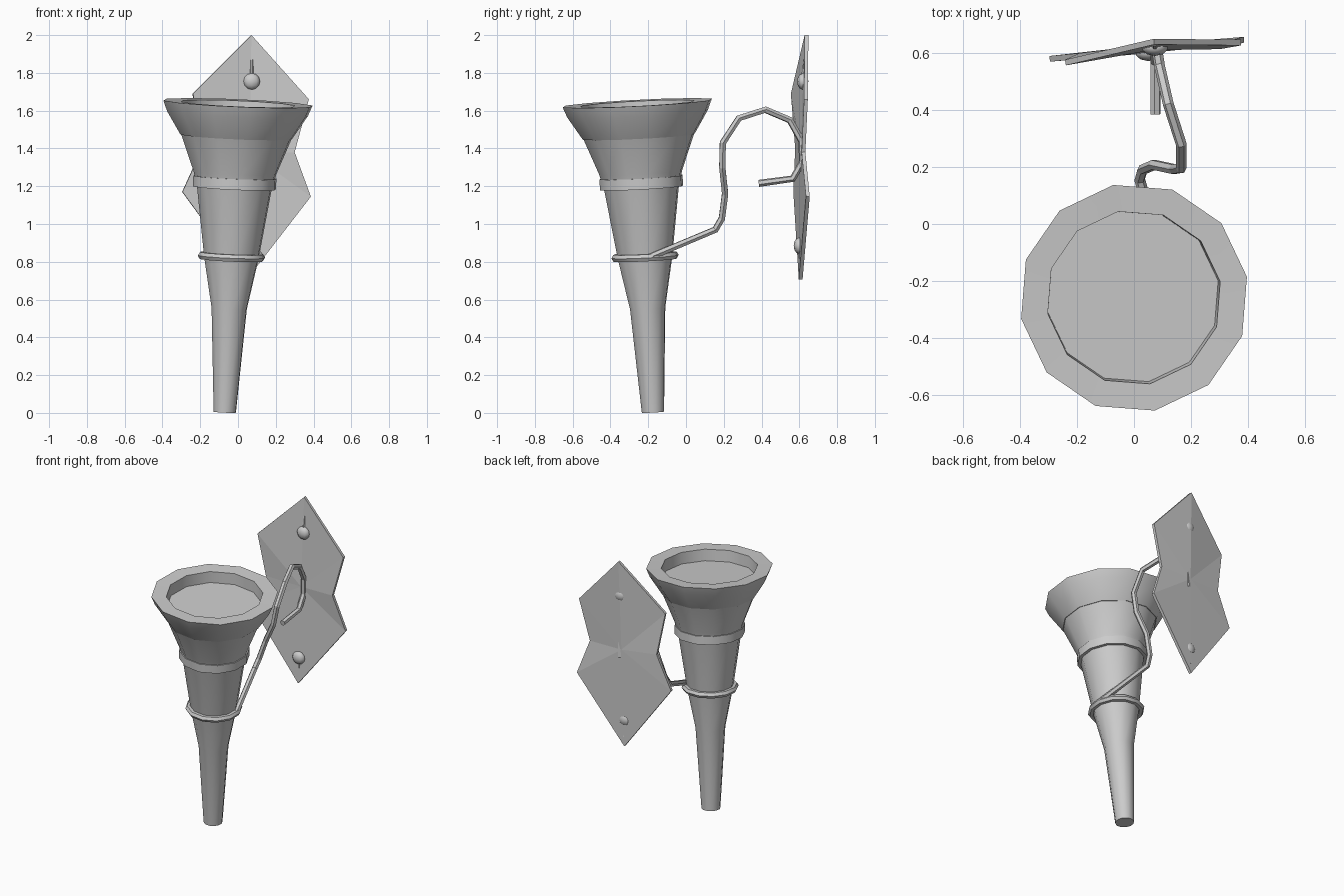
import bpy, bmesh, math
from mathutils import Vector, Matrix

if "Cube" in bpy.data.objects:
    bpy.data.objects.remove(bpy.data.objects["Cube"])

SIDES = 12
PHASE = math.radians(10.5)
BASE = Vector((-0.07, -0.175, 0.004))
AXIS = (Vector((0.0, -0.258, 1.637)) - BASE).normalized()
TILT = Matrix.Translation(BASE) @ Vector((0, 0, 1)).rotation_difference(AXIS).to_matrix().to_4x4()


def finish(name, bm, smooth=None):
    bmesh.ops.recalc_face_normals(bm, faces=bm.faces)
    me = bpy.data.meshes.new(name)
    bm.to_mesh(me)
    bm.free()
    ob = bpy.data.objects.new(name, me)
    bpy.context.collection.objects.link(ob)
    if smooth:
        bpy.ops.object.select_all(action='DESELECT')
        ob.select_set(True)
        bpy.context.view_layer.objects.active = ob
        bpy.ops.object.shade_smooth_by_angle(angle=math.radians(smooth))
    return ob


def lathe(name, profile, closed=False, smooth=40):
    """Turn (radius, height) points round the tilted torch axis."""
    bm = bmesh.new()
    rings = [[bm.verts.new((r * math.cos(PHASE + i * math.tau / SIDES),
                            r * math.sin(PHASE + i * math.tau / SIDES), h))
              for i in range(SIDES)] for r, h in profile]
    pairs = list(zip(rings, rings[1:]))
    if closed:
        pairs.append((rings[-1], rings[0]))
    else:
        bm.faces.new(rings[0])
        bm.faces.new(rings[-1])
    for a, b in pairs:
        for i in range(SIDES):
            j = (i + 1) % SIDES
            bm.faces.new((a[i], a[j], b[j], b[i]))
    ob = finish(name, bm, smooth)
    ob.matrix_world = TILT
    return ob


def wire(name, points, radius):
    cu = bpy.data.curves.new(name, 'CURVE')
    cu.dimensions = '3D'
    cu.bevel_depth = radius
    cu.bevel_resolution = 1
    cu.use_fill_caps = True
    sp = cu.splines.new('POLY')
    sp.points.add(len(points) - 1)
    for p, co in zip(sp.points, points):
        p.co = (*co, 1)
    sp.use_smooth = False
    ob = bpy.data.objects.new(name, cu)
    bpy.context.collection.objects.link(ob)
    return ob


# Torch: tapered shaft, flared bowl with sunken top, flat collar, round ring
lathe("torch_shaft", [(0.06, 0), (0.095, 0.55), (0.147, 0.82), (0.2, 1.18),
                      (0.223, 1.27), (0.3, 1.467)])
lathe("torch_bowl", [(0.302, 1.462), (0.38, 1.585), (0.402, 1.64),
                     (0.307, 1.637), (0.303, 1.56)])
lathe("collar", [(0.19, 1.19), (0.224, 1.19), (0.224, 1.247), (0.19, 1.247)], closed=True)
lathe("holder_ring", [(0.16 + 0.021 * math.cos(k * math.tau / 6),
                       0.825 + 0.021 * math.sin(k * math.tau / 6)) for k in range(6)],
      closed=True)

# Bent hook joining the ring to the wall plate
wire("hook", [(0.12, -0.19, 0.825), (0.02, 0.155, 0.97), (0.03, 0.19, 1.03),
              (0.07, 0.207, 1.16), (0.14, 0.192, 1.3), (0.165, 0.195, 1.43),
              (0.165, 0.28, 1.56), (0.12, 0.42, 1.605), (0.09, 0.55, 1.55),
              (0.08, 0.612, 1.44), (0.076, 0.617, 1.33), (0.075, 0.565, 1.24),
              (0.075, 0.385, 1.215)], 0.019)

# Wall plate: waisted outline, slightly folded along its middle
bm = bmesh.new()
top, mid, low = [bm.verts.new(c) for c in
                 ((0.07, 0.638, 2.0), (0.06, 0.618, 1.38), (0.045, 0.607, 0.705))]
for side in (((-0.24, 0.565, 1.69), (-0.19, 0.588, 1.40), (-0.295, 0.578, 1.17)),
             ((0.375, 0.635, 1.66), (0.30, 0.622, 1.38), (0.385, 0.645, 1.145))):
    u, n, l = [bm.verts.new(c) for c in side]
    for f in ((top, u, mid), (u, n, mid), (n, l, mid), (l, low, mid)):
        bm.faces.new(f)
plate = finish("wall_plate", bm)
mod = plate.modifiers.new("thickness", 'SOLIDIFY')
mod.thickness = 0.02
mod.offset = 0

# Two bent nails holding the plate; the lower one is turned upside down
for tag, x, y, z, s in (("upper", 0.073, 0.618, 1.755, 1), ("lower", 0.05, 0.6, 0.885, -1)):
    bm = bmesh.new()
    bmesh.ops.create_uvsphere(bm, u_segments=10, v_segments=6, radius=0.046,
                              matrix=Matrix.Diagonal((1, 0.65, 0.95, 1)))
    head = finish(tag + "_nail_head", bm, 50)
    head.location = (x, y, z)
    wire(tag + "_nail_shank", [(x, y, z + s * 0.03), (x, y + 0.012, z + s * 0.115)], 0.009)
